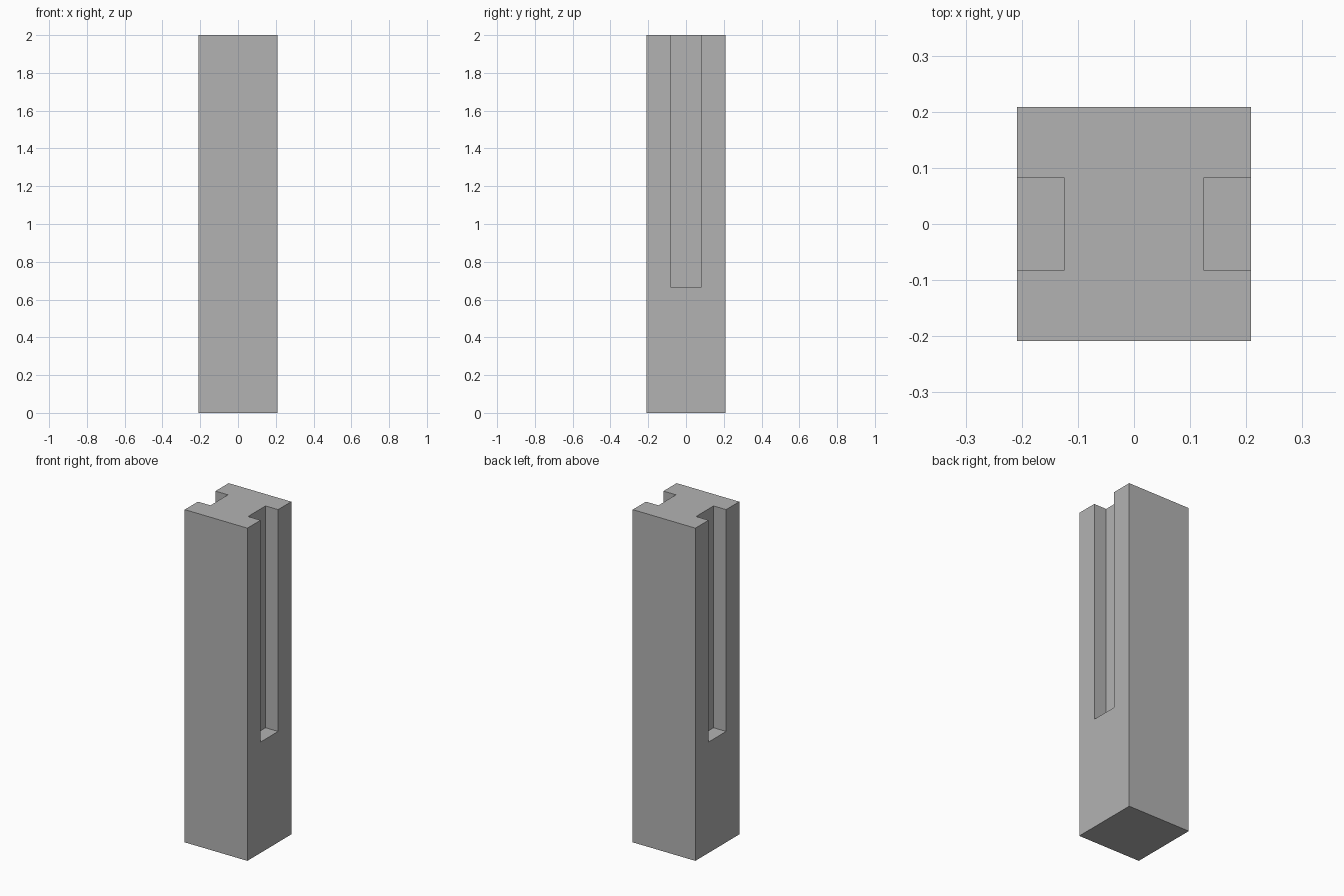
import bpy
import bmesh

cube = bpy.data.objects.get("Cube")
if cube:
    bpy.data.objects.remove(cube, do_unlink=True)

HALF = 0.2083      # half width of the square post
GROOVE = 0.0833    # groove depth and half width
HEIGHT = 2.0
GROOVE_BOTTOM = 0.6667

# Plain grey material
grey = bpy.data.materials.new("plain_grey")
grey.use_nodes = True
colour = (0.45, 0.45, 0.45, 1)
grey.diffuse_color = colour
grey.node_tree.nodes["Principled BSDF"].inputs["Base Color"].default_value = colour


def extrude_profile(bm, points, bottom, top):
    """Extrude a closed outline vertically."""
    face = bm.faces.new([bm.verts.new((x, y, bottom)) for x, y in points])
    result = bmesh.ops.extrude_face_region(bm, geom=[face], use_keep_orig=True)
    verts = [v for v in result["geom"] if isinstance(v, bmesh.types.BMVert)]
    bmesh.ops.translate(bm, verts=verts, vec=(0, 0, top - bottom))
    bmesh.ops.recalc_face_normals(bm, faces=bm.faces)


def make_object(name, bm):
    mesh = bpy.data.meshes.new(name)
    bm.to_mesh(mesh)
    bm.free()
    mesh.materials.append(grey)
    obj = bpy.data.objects.new(name, mesh)
    bpy.context.collection.objects.link(obj)
    return obj


def rectangle(x0, x1, y):
    return [(x0, -y), (x1, -y), (x1, y), (x0, y)]


# Square post
bm = bmesh.new()
extrude_profile(bm, rectangle(-HALF, HALF, HALF), 0, HEIGHT)
post = make_object("grooved_post", bm)

# Grooves down both sides, open at the top
for name, side in (("left", 1), ("right", -1)):
    bm = bmesh.new()
    inner, outer = side * (HALF - GROOVE), side * (HALF + GROOVE)
    extrude_profile(bm, rectangle(inner, outer, GROOVE), GROOVE_BOTTOM, HEIGHT + GROOVE)
    cutter = make_object(name + "_groove_cutter", bm)
    cutter.hide_render = True
    cutter.hide_viewport = True
    cut = post.modifiers.new(name + "_groove", "BOOLEAN")
    cut.operation = "DIFFERENCE"
    cut.solver = "EXACT"
    cut.object = cutter
